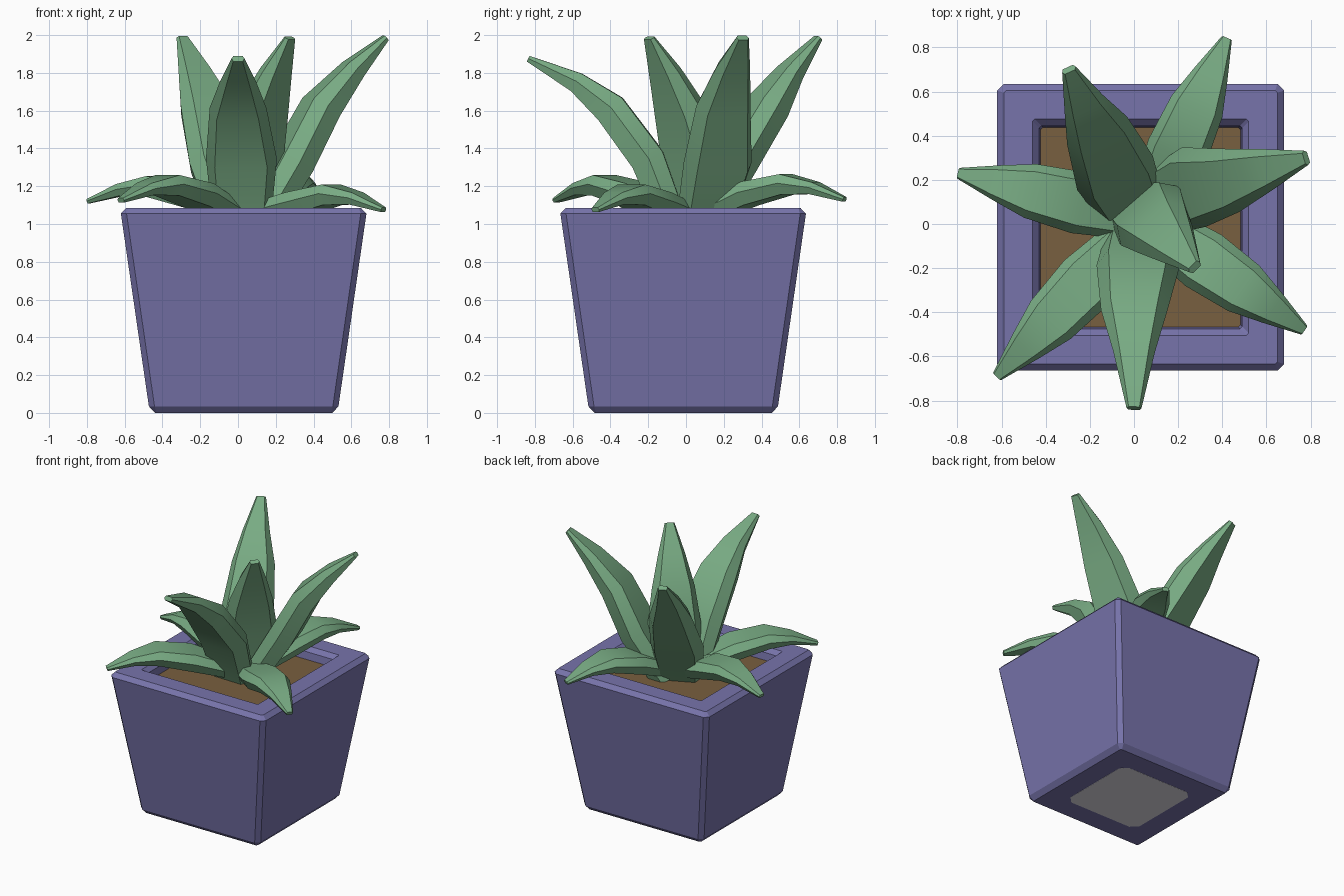
import bpy, bmesh, math
from mathutils import Vector

if "Cube" in bpy.data.objects:
    bpy.data.objects.remove(bpy.data.objects["Cube"])


def material(name, rgb):
    m = bpy.data.materials.new(name)
    m.diffuse_color = (*rgb, 1)
    m.use_nodes = True
    m.node_tree.nodes["Principled BSDF"].inputs["Base Color"].default_value = m.diffuse_color
    return m


PURPLE = material("purple glaze", (0.186, 0.174, 0.41))
SOIL = material("brown soil", (0.19, 0.115, 0.05))
GREEN = material("leaf green", (0.19, 0.41, 0.23))
GREY = material("pale grey base", (0.78, 0.77, 0.84))
CX, CY = 0.03, -0.015


def loft(name, rings, mat, smooth=None):
    """Skin a list of equal-length rings and cap both ends."""
    bm = bmesh.new()
    loops = [[bm.verts.new(p) for p in r] for r in rings]
    n = len(loops[0])
    for a, b in zip(loops, loops[1:]):
        for i in range(n):
            j = (i + 1) % n
            bm.faces.new((a[i], a[j], b[j], b[i]))
    bm.faces.new(loops[0])
    bm.faces.new(loops[-1])
    bmesh.ops.recalc_face_normals(bm, faces=bm.faces)
    me = bpy.data.meshes.new(name)
    bm.to_mesh(me)
    bm.free()
    me.materials.append(mat)
    ob = bpy.data.objects.new(name, me)
    bpy.context.collection.objects.link(ob)
    if smooth:
        bpy.ops.object.select_all(action='DESELECT')
        ob.select_set(True)
        bpy.context.view_layer.objects.active = ob
        bpy.ops.object.shade_smooth_by_angle(angle=math.radians(smooth))
    return ob


def square(h, z, c):
    """Square ring of half-size h with corners cut by c."""
    pts = [(h, -h + c), (h, h - c), (h - c, h), (-h + c, h),
           (-h, h - c), (-h, -h + c), (-h + c, -h), (h - c, -h)]
    return [(CX + x, CY + y, z) for x, y in pts]


# Tapered pot: chamfered foot, walls, rounded rim and recess
loft("pot", [square(*r) for r in (
    (0.47, 0.0, 0.01), (0.502, 0.035, 0.03), (0.65, 1.055, 0.03),
    (0.62, 1.086, 0.01), (0.49, 1.086, 0.01), (0.46, 1.055, 0.01),
    (0.45, 0.98, 0.01))], PURPLE)

# Soil slab and the grey patch under the pot
loft("soil", [square(0.452, 0.97, 0.01), square(0.454, 1.0, 0.01)], SOIL)
loft("base_patch", [square(0.31, -0.001, 0.05), square(0.31, 0.004, 0.05)], GREY)

# Broad inner and outer panels with narrow edges
SECTION = [(1, 0.1), (0.72, 0.9), (-0.72, 0.9), (-1, 0.1), (-0.74, -0.9), (0.74, -0.9)]


def leaf(name, spine, widths, depths):
    """Flattened six-sided leaf swept along a bent spine."""
    pts = [Vector(p) for p in spine]
    run = pts[-1] - pts[0]
    side = Vector((-run.y, run.x, 0)).normalized()
    rings = []
    for i, p in enumerate(pts):
        tangent = pts[min(i + 1, len(pts) - 1)] - pts[max(i - 1, 0)]
        normal = tangent.cross(side).normalized()
        rings.append([p + side * (u * widths[i]) + normal * (v * depths[i])
                      for u, v in SECTION])
    loft(name, rings, GREEN, 40)


# Tall upright leaves
tall = {
    "front": [(0.02, -0.06, 0.98), (0.018, -0.20, 1.34), (0, -0.40, 1.61),
              (0, -0.58, 1.75), (0, -0.835, 1.875)],
    "right": [(0.09, 0.09, 0.98), (0.28, 0.17, 1.32), (0.44, 0.20, 1.62),
              (0.61, 0.25, 1.82), (0.78, 0.30, 1.985)],
    "back": [(0.0, 0.06, 0.98), (-0.09, 0.24, 1.32), (-0.17, 0.43, 1.62),
             (-0.23, 0.55, 1.80), (-0.295, 0.70, 1.985)],
    "centre": [(0.02, 0.06, 0.98), (0.08, 0.03, 1.35), (0.13, -0.03, 1.60),
               (0.20, -0.11, 1.80), (0.275, -0.195, 1.985)],
}
for key, spine in tall.items():
    leaf("tall_leaf_" + key, spine, (0.15, 0.188, 0.15, 0.095, 0.034),
         (0.085, 0.10, 0.095, 0.06, 0.018))

# Low drooping leaves: base xy and tip xyz
low = {
    "left": ((-0.02, 0.04), (-0.795, 0.23, 1.12)),
    "front_left": ((-0.04, -0.08), (-0.62, -0.69, 1.125)),
    "front_right": ((0.12, -0.03), (0.77, -0.48, 1.075)),
    "back": ((0.10, 0.11), (0.42, 0.84, 1.13)),
}
for key, (base, tip) in low.items():
    heights = (1.06, tip[2] + 0.03, tip[2] + 0.08, tip[2] + 0.06, tip[2])
    spine = [(base[0] + (tip[0] - base[0]) * t, base[1] + (tip[1] - base[1]) * t, z)
             for t, z in zip((0, 0.3, 0.58, 0.78, 1), heights)]
    leaf("low_leaf_" + key, spine, (0.11, 0.142, 0.125, 0.08, 0.025),
         (0.055, 0.07, 0.06, 0.036, 0.014))
